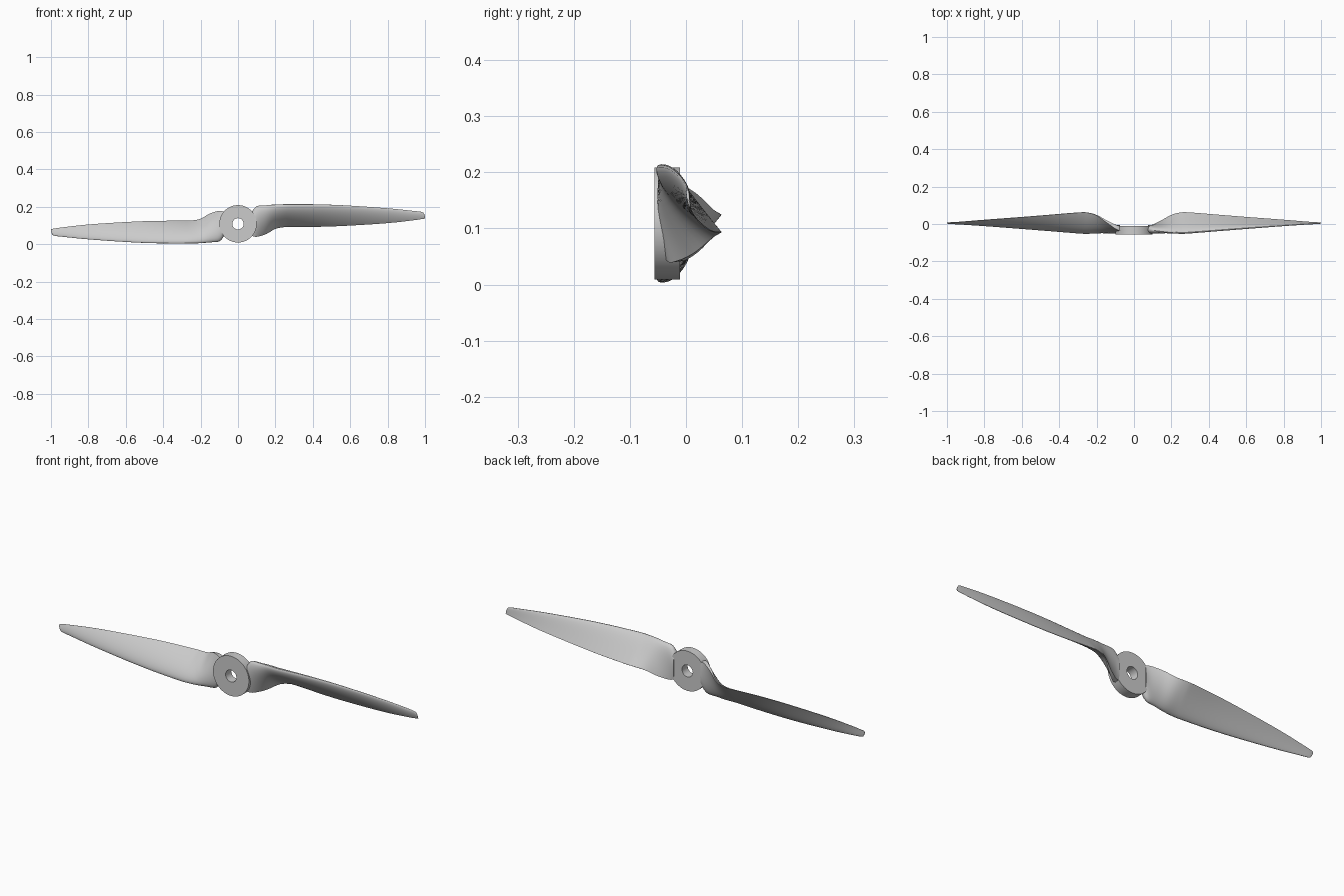
import bpy, bmesh, math
from mathutils import Matrix, Vector

if "Cube" in bpy.data.objects:
    bpy.data.objects.remove(bpy.data.objects["Cube"])

CZ = 0.109  # height of the hub axis


def loft(name, rings, closed=False):
    """Skin a list of equal-length point rings; cap the ends unless closed."""
    bm = bmesh.new()
    vs = [[bm.verts.new(p) for p in r] for r in rings]
    n = len(vs[0])
    for i in range(len(vs) if closed else len(vs) - 1):
        a, b = vs[i], vs[(i + 1) % len(vs)]
        for j in range(n):
            k = (j + 1) % n
            bm.faces.new((a[j], a[k], b[k], b[j]))
    if not closed:
        bm.faces.new(vs[0])
        bm.faces.new(vs[-1])
    bmesh.ops.recalc_face_normals(bm, faces=bm.faces)
    me = bpy.data.meshes.new(name)
    bm.to_mesh(me)
    bm.free()
    ob = bpy.data.objects.new(name, me)
    bpy.context.collection.objects.link(ob)
    bpy.context.view_layer.objects.active = ob
    ob.select_set(True)
    bpy.ops.object.shade_smooth_by_angle(angle=math.radians(35))
    ob.select_set(False)
    return ob


def smooth_stations(rows, steps=4):
    """Catmull-Rom interpolation between the blade stations."""
    out = []
    for i in range(len(rows) - 1):
        p = [rows[max(0, min(len(rows) - 1, i + d))] for d in (-1, 0, 1, 2)]
        for s in range(steps):
            t = s / steps
            out.append([0.5 * (2 * b + (c - a) * t + (2 * a - 5 * b + 4 * c - d) * t * t
                               + (3 * b - a - 3 * c + d) * t ** 3) for a, b, c, d in zip(*p)])
    return out + [rows[-1]]


def section(x, ly, lz, ty, tz, thick, tail, camber):
    """Airfoil from leading edge (ly, lz) to trailing edge (ty, tz)."""
    le, te = Vector((0, ly, lz)), Vector((0, ty, tz))
    d = te - le
    nrm = Vector((0, d.z, -d.y)).normalized()  # towards the convex front side
    us = [(1 - math.cos(math.pi * i / 14)) / 2 for i in range(15)]

    def pt(u, side):
        shape = 2.97 * math.sqrt(u) - 1.26 * u - 3.516 * u ** 2 + 2.843 * u ** 3 - 1.036 * u ** 4
        h = thick / 2 * shape / 2 * 2 + tail / 2 * u
        p = le + d * u + nrm * (side * h + camber * 4 * u * (1 - u))
        return (x, p.y, p.z)
    return [pt(u, 1) for u in us] + [pt(u, -1) for u in reversed(us[1:])]


# Hub: square-edged ring around the y axis
prof = [(0.03, -0.056), (0.10, -0.056), (0.10, -0.011), (0.03, -0.011)]
loft("hub", [[(r * math.cos(a), y, CZ + r * math.sin(a)) for r, y in prof]
             for a in (math.tau * i / 72 for i in range(72))], closed=True)

# Blade stations: x, lead y, lead z, trail y, trail z, thickness, tail, camber
stations = [
    (0.075, -0.030, 0.175, -0.024, 0.045, 0.034, 0.024, 0.000),
    (0.100, -0.034, 0.203, -0.014, 0.041, 0.036, 0.022, 0.002),
    (0.150, -0.040, 0.208, 0.016, 0.056, 0.036, 0.012, 0.004),
    (0.200, -0.046, 0.211, 0.047, 0.083, 0.034, 0.004, 0.005),
    (0.250, -0.050, 0.212, 0.061, 0.092, 0.032, 0.002, 0.006),
    (0.300, -0.048, 0.213, 0.061, 0.093, 0.030, 0.002, 0.006),
    (0.450, -0.036, 0.212, 0.049, 0.094, 0.024, 0.002, 0.005),
    (0.600, -0.024, 0.206, 0.037, 0.100, 0.019, 0.002, 0.004),
    (0.800, -0.009, 0.192, 0.022, 0.113, 0.012, 0.002, 0.003),
    (0.930, 0.000, 0.179, 0.012, 0.127, 0.008, 0.001, 0.002),
    (0.980, 0.002, 0.173, 0.009, 0.134, 0.006, 0.001, 0.001),
    (0.993, 0.003, 0.165, 0.008, 0.136, 0.005, 0.001, 0.001),
    (1.000, 0.004, 0.150, 0.007, 0.138, 0.003, 0.001, 0.000),
]
blade = loft("blade_right", [section(*s) for s in smooth_stations(stations)])

# Opposite blade: the same shape turned half a turn about the hub axis
other = blade.copy()
other.data = blade.data.copy()
other.name = "blade_left"
other.data.transform(Matrix.Translation((0, 0, CZ)) @ Matrix.Rotation(math.pi, 4, 'Y')
                     @ Matrix.Translation((0, 0, -CZ)))
bpy.context.collection.objects.link(other)
